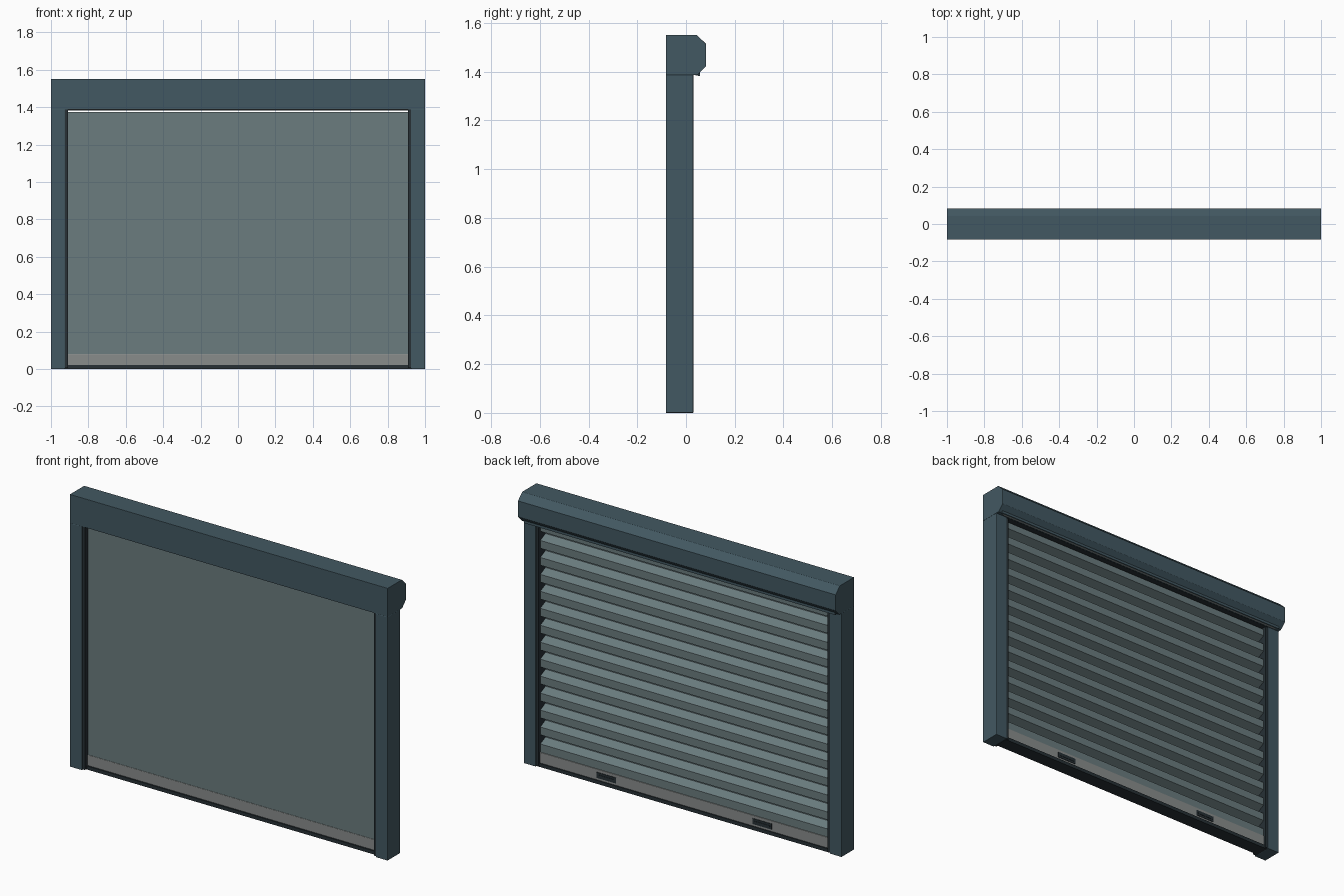
import bpy, bmesh

if "Cube" in bpy.data.objects:
    bpy.data.objects.remove(bpy.data.objects["Cube"])


def material(name, rgb):
    m = bpy.data.materials.new(name)
    m.diffuse_color = (*rgb, 1)
    m.use_nodes = True
    m.node_tree.nodes["Principled BSDF"].inputs["Base Color"].default_value = m.diffuse_color
    return m


FRAME = material("slate_frame", (0.055, 0.098, 0.122))
SLAT = material("slat_grey_green", (0.145, 0.2, 0.21))
METAL = material("bare_metal", (0.25, 0.265, 0.26))
DARK = material("dark_rubber", (0.02, 0.03, 0.036))


def prism(name, profile, x0, x1, mat, bevel=0):
    """Extrude a (y, z) profile along x."""
    bm = bmesh.new()
    face = bm.faces.new([bm.verts.new((x0, y, z)) for y, z in profile])
    ext = bmesh.ops.extrude_face_region(bm, geom=[face])
    verts = [g for g in ext["geom"] if isinstance(g, bmesh.types.BMVert)]
    bmesh.ops.translate(bm, verts=verts, vec=(x1 - x0, 0, 0))
    bmesh.ops.recalc_face_normals(bm, faces=bm.faces)
    me = bpy.data.meshes.new(name)
    bm.to_mesh(me)
    bm.free()
    me.materials.append(mat)
    ob = bpy.data.objects.new(name, me)
    bpy.context.collection.objects.link(ob)
    if bevel:
        mod = ob.modifiers.new("soft_edges", "BEVEL")
        mod.width = bevel
        mod.segments = 2
    return ob


def box(name, x, y, z, mat, bevel=0):
    pts = [(y[0], z[0]), (y[1], z[0]), (y[1], z[1]), (y[0], z[1])]
    return prism(name, pts, x[0], x[1], mat, bevel)


def mirrored(ob):
    ob.modifiers.new("mirror_x", "MIRROR")
    return ob


# Head box with chamfered back, dark underside and pale slot trim
prism("head_box", [(-0.083, 1.387), (-0.083, 1.55), (0.045, 1.55), (0.083, 1.513),
                   (0.083, 1.423), (0.05, 1.389), (0.05, 1.387)], -1, 1, FRAME, 0.003)
box("head_underside", (-0.924, 0.924), (-0.075, 0.03), (1.386, 1.395), DARK)
box("head_slot_trim", (-0.96, 0.96), (0.04, 0.05), (1.384, 1.392), METAL)
box("head_back_lip", (-0.98, 0.98), (0.05, 0.058), (1.383, 1.4), FRAME)

# Side jambs and dark guide channels
mirrored(box("side_jambs", (0.925, 1), (-0.083, 0.03), (0, 1.388), FRAME, 0.003))
mirrored(box("guide_channels", (0.91, 0.93), (-0.078, 0.026), (0.004, 1.387), DARK))

# Shutter curtain: flat front, trapezoid ribs on the back
FRONT, VALLEY, CREST = -0.05, -0.036, 0.01
TOP, BOTTOM = 1.375, 0.075
profile = [(FRONT, TOP), (FRONT, BOTTOM), (CREST, BOTTOM)]
for i in range(13):
    z = 0.152 + i * 0.0965
    profile += [(CREST, z - 0.026), (VALLEY, z - 0.004),
                (VALLEY, z + 0.004), (CREST, z + 0.026)]
profile.append((CREST, TOP))
prism("slat_curtain", profile, -0.915, 0.915, SLAT)

# Bottom rail, rubber seal and rear handle slots
box("bottom_rail", (-0.915, 0.915), (-0.052, 0.014), (0.018, 0.08), METAL, 0.002)
box("bottom_seal", (-0.925, 0.925), (-0.06, 0.02), (0.0, 0.02), DARK)
mirrored(box("handle_slots", (0.43, 0.55), (0.01, 0.017), (0.032, 0.064), DARK))
mirrored(box("handle_bars", (0.44, 0.54), (0.015, 0.019), (0.044, 0.052), DARK))
